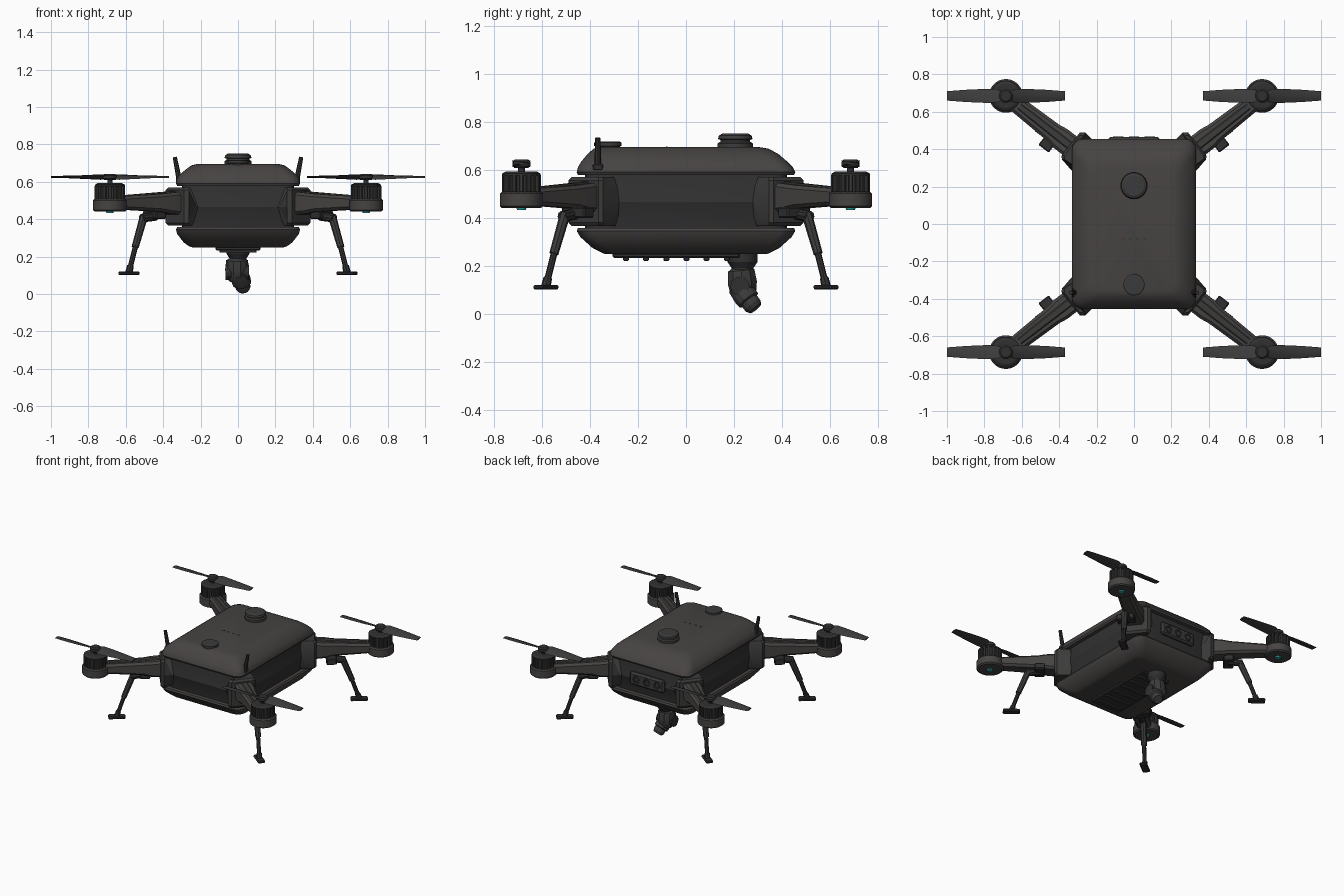
import bpy, bmesh, math
from mathutils import Vector, Matrix

if "Cube" in bpy.data.objects:
    bpy.data.objects.remove(bpy.data.objects["Cube"])


def material(name, c):
    m = bpy.data.materials.new(name)
    m.diffuse_color = (*c, 1)
    m.use_nodes = True
    m.node_tree.nodes["Principled BSDF"].inputs["Base Color"].default_value = m.diffuse_color
    return m


SHELL = material("shell_grey", (0.062, 0.057, 0.055))
DARK = material("dark_grey", (0.03, 0.03, 0.03))
MID = material("mid_grey", (0.045, 0.044, 0.043))
TEAL = material("teal_light", (0.03, 0.4, 0.4))


def finish(name, bm, mat):
    bmesh.ops.recalc_face_normals(bm, faces=bm.faces)
    me = bpy.data.meshes.new(name)
    bm.to_mesh(me)
    bm.free()
    me.materials.append(mat)
    ob = bpy.data.objects.new(name, me)
    bpy.context.collection.objects.link(ob)
    return ob


def loft(name, rings, mat):
    bm = bmesh.new()
    vs = [[bm.verts.new(p) for p in r] for r in rings]
    n = len(vs[0])
    for a, b in zip(vs, vs[1:]):
        for i in range(n):
            j = (i + 1) % n
            bm.faces.new((a[i], a[j], b[j], b[i]))
    bm.faces.new(vs[0])
    bm.faces.new(vs[-1])
    return finish(name, bm, mat)


def rrect(x, y0, y1, z, r=0.06, n=4):
    pts = []
    for k, (cx, cy) in enumerate([(x - r, y1 - r), (r - x, y1 - r), (r - x, y0 + r), (x - r, y0 + r)]):
        for i in range(n + 1):
            a = math.pi / 2 * (k + i / n)
            pts.append((cx + r * math.cos(a), cy + r * math.sin(a), z))
    return pts


def turned(name, p, axis, profile, mat, n=24):
    """Stack of circles (distance, radius) along an axis."""
    q = Vector(axis).to_track_quat('Z', 'Y')
    rings = [[Vector(p) + q @ Vector((r * math.cos(2 * math.pi * i / n), r * math.sin(2 * math.pi * i / n), h))
              for i in range(n)] for h, r in profile]
    return loft(name, rings, mat)


def rod(name, p, q, r1, r2, mat, n=8):
    d = Vector(q) - Vector(p)
    return turned(name, p, d, [(0, r1), (d.length, r2)], mat, n)


def box(name, c, size, mat, ang=0, bevel=0.006):
    bm = bmesh.new()
    bmesh.ops.create_cube(bm, size=1)
    bm.transform(Matrix.Diagonal((*size, 1)))
    if bevel:
        bmesh.ops.bevel(bm, geom=bm.edges[:], offset=bevel, segments=1, affect='EDGES')
    bm.transform(Matrix.Translation(c) @ Matrix.Rotation(ang, 4, 'Z'))
    return finish(name, bm, mat)


# Body shells and recessed core
loft("top_shell", [rrect(.325, -.45, .45, .578), rrect(.332, -.455, .455, .59), rrect(.328, -.45, .445, .61),
                   rrect(.315, -.435, .42, .635), rrect(.28, -.41, .385, .665), rrect(.25, -.385, .345, .687),
                   rrect(.22, -.36, .30, .695)], SHELL)
loft("bottom_shell", [rrect(.325, -.45, .45, .357), rrect(.332, -.455, .455, .345), rrect(.325, -.44, .44, .32),
                      rrect(.29, -.39, .39, .275), rrect(.26, -.35, .35, .254), rrect(.245, -.335, .335, .249)], SHELL)
loft("core", [rrect(.30, -.42, .42, .35), rrect(.30, -.42, .42, .37), rrect(.325, -.445, .445, .465),
              rrect(.30, -.42, .42, .57), rrect(.30, -.42, .42, .59)], DARK)

# Top fittings
turned("satellite_dome", (0, .205, .69), (0, 0, 1), [(0, .073), (.02, .073), (.026, .062), (.034, .062), (.038, .072),
                                                     (.052, .068), (.06, .055)], MID)
turned("power_button", (0, -.325, .685), (0, 0, 1), [(0, .05), (.012, .05), (.014, .057), (.028, .057), (.032, .05)], MID)
for i in range(4):
    box("status_light", (-.06 + .04 * i, -.08, .695), (.016, .006, .004), DARK, 0, 0)

# Rear sensor panel
box("sensor_panel", (0, .447, .47), (.28, .034, .095), MID, 0, .012)
for x in (-.085, 0, .085):
    turned("sensor_lens", (x, .455, .47), (0, 1, 0), [(0, .028), (.014, .028), (.014, .019), (.009, .016)], DARK, 16)

# Belly plate with ribs
box("belly_plate", (0, -.04, .243), (.24, .53, .022), DARK)
for i in range(6):
    box("belly_rib", (0, -.25 + .084 * i, .231), (.2, .025, .02), MID, 0, .004)

# Gimbal and camera
turned("gimbal_mount", (0, .235, .25), (0, 0, -1), [(0, .062), (.035, .062), (.06, .045), (.085, .045)], DARK, 16)
turned("gimbal_yoke", (-.005, .228, .195), (0, .1, -1), [(0, .035), (.015, .058), (.065, .064), (.1, .058),
                                                       (.13, .04)], MID, 10)
rod("gimbal_motor", (-.068, .225, .115), (.06, .225, .115), .04, .04, DARK, 12)
turned("camera", (.005, .215, .115), (.02, .055, -.07), [(0, .045), (.05, .052), (.075, .05), (.08, .04), (.105, .04),
                                                       (.122, .03)], MID, 12)
rod("camera_lens", (.017, .26, .052), (.027, .285, .02), .03, .026, DARK, 12)

# Four identical corners: bracket, arm, motor, propeller and leg
for sx in (-1, 1):
    for sy in (-1, 1):
        def P(x, y, z):
            return Vector((sx * x, sy * y, z))

        def corner(z, c, g):
            return [P(c, .425, z), P(c + .03, .45, z), P(.262, .49 - g, z), P(.29, .488 - g, z), P(.388 - g, .365, z),
                    P(.385 - g, .345, z), P(.333, .31 + (c - .24) / 2, z), P(.31, .29 + (c - .24) / 2, z), P(.2, .3, z)]
        loft("corner_bracket", [corner(.365, .25, .015), corner(.38, .24, 0), corner(.465, .19, 0),
                                corner(.555, .25, 0), corner(.57, .26, .015)], MID)

        # Arm: chamfered section tapering outwards, with a raised spine
        hub = P(.685, .685, 0)
        d = (hub - P(.345, .42, 0)).normalized()
        side = Vector((-d.y, d.x, 0))
        ang = math.atan2(d.y, d.x)

        def section(t, w, z0, z1, c=.015):
            o = P(.345, .42, 0) + d * t
            prof = [(-w, z0 + c), (-w + c, z0), (w - c, z0), (w, z0 + c), (w, z1 - c), (w - c, z1), (c - w, z1), (-w, z1 - c)]
            return [o + side * a + Vector((0, 0, z)) for a, z in prof]
        loft("arm", [section(-.06, .062, .42, .55), section(.06, .062, .43, .54), section(.11, .054, .44, .535),
                     section(.36, .046, .452, .522), section(.41, .04, .46, .51)], SHELL)
        loft("arm_spine", [section(.0, .022, .5, .55, .006), section(.34, .018, .5, .528, .006)], MID)

        # Motor pod and ribbed motor
        up = (0, 0, 1)
        turned("motor_pod", hub + Vector((0, 0, .44)), up, [(0, .08), (.008, .09), (.06, .09), (.068, .082)], SHELL, 32)
        turned("motor_light", hub + Vector((0, 0, .432)), up, [(0, .018), (.012, .022)], TEAL, 12)
        turned("motor", hub + Vector((0, 0, .5)), up, [(0, .07), (.075, .07), (.076, .08), (.084, .08), (.092, .065)], DARK, 32)
        for i in range(16):
            a = math.pi / 8 * i
            box("motor_rib", hub + Vector((.072 * math.cos(a), .072 * math.sin(a), .543)), (.018, .016, .075), MID, a, .003)
        rod("motor_shaft", hub + Vector((0, 0, .58)), hub + Vector((0, 0, .62)), .014, .014, DARK, 12)
        turned("propeller_hub", hub + Vector((0, 0, .608)), up, [(0, .03), (.008, .037), (.026, .037), (.034, .028)], DARK, 16)

        # Twisted blades
        for s in (-1, 1):
            rings = []
            for r, ch, tw in ((.015, .05, 24), (.05, .078, 22), (.11, .078, 17), (.22, .066, 11), (.315, .05, 6)):
                t = math.radians(tw)
                rings.append([hub + Vector((s * r, s * (u * ch * math.cos(t) - v * math.sin(t)),
                                            .625 + u * ch * math.sin(t) + v * math.cos(t)))
                              for u, v in ((-.5, 0), (-.2, .005), (.2, .005), (.5, 0), (.2, -.003), (-.2, -.003))])
            loft("propeller_blade", rings, MID)

        # Landing leg
        box("leg_clip", P(.447, .45, .422), (.07, .12, .044), DARK, ang)
        rod("leg_hinge", P(.44, .46, .415), P(.515, .515, .405), .024, .024, DARK, 10)
        rod("upper_leg", P(.503, .503, .415), P(.55, .55, .25), .022, .019, MID)
        rod("lower_leg", P(.547, .547, .26), P(.583, .583, .115), .014, .014, DARK)
        rod("leg_collar", P(.575, .575, .15), P(.583, .583, .115), .018, .02, DARK)
        box("foot", P(.583, .583, .111), (.115, .05, .02), DARK, ang)

    # Antennas
    rod("antenna", (sx * .312, -.367, .6), (sx * .338, -.367, .732), .015, .011, DARK)
    box("antenna_base", (sx * .315, -.367, .61), (.035, .045, .03), DARK)

bpy.ops.object.select_all(action='SELECT')
bpy.context.view_layer.objects.active = bpy.context.selected_objects[0]
bpy.ops.object.shade_smooth_by_angle(angle=math.radians(25))
